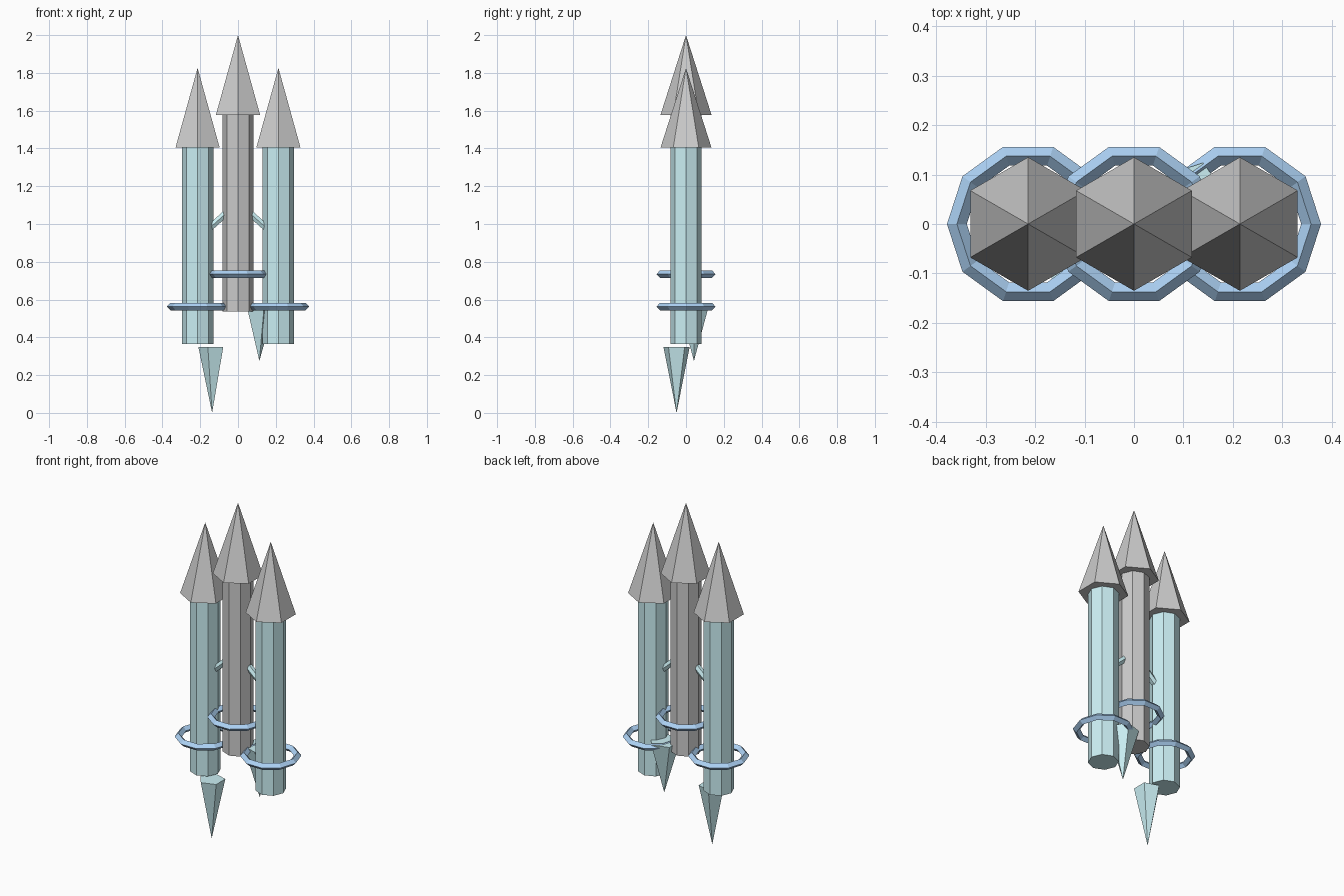
import bpy, math
from mathutils import Vector

if "Cube" in bpy.data.objects:
    bpy.data.objects.remove(bpy.data.objects["Cube"])


def material(name, rgb):
    m = bpy.data.materials.new(name)
    m.diffuse_color = (*rgb, 1)
    m.use_nodes = True
    m.node_tree.nodes["Principled BSDF"].inputs["Base Color"].default_value = m.diffuse_color
    return m


CYAN = material("pale_cyan", (0.6, 0.87, 0.91))
BLUE = material("sky_blue", (0.42, 0.65, 0.92))


def prism(name, a, b, r, sides, phase=0.0, mat=None, tip=False):
    """Faceted tube from a to b, or a spike with its tip at b."""
    a, b = Vector(a), Vector(b)
    d = b - a
    # Vertical parts keep world x/y so the facet phase is exact
    if abs(d.x) + abs(d.y) < 1e-6:
        u, v = Vector((1, 0, 0)), Vector((0, 1, 0))
    else:
        u = Vector((0, 1, 0))
        v = d.normalized().cross(u)
    ang = [math.radians(phase) + math.tau * i / sides for i in range(sides)]
    ring = [r * (u * math.cos(t) + v * math.sin(t)) for t in ang]
    verts = [a + p for p in ring] + ([b] if tip else [b + p for p in ring])
    faces = [list(range(sides))]
    for i in range(sides):
        j = (i + 1) % sides
        faces.append([i, j, sides] if tip else [i, j, sides + j, sides + i])
    if not tip:
        faces.append(list(range(sides, 2 * sides)))
    me = bpy.data.meshes.new(name)
    me.from_pydata(verts, [], faces)
    ob = bpy.data.objects.new(name, me)
    bpy.context.collection.objects.link(ob)
    if mat:
        me.materials.append(mat)
    # Consistent outward normals
    import bmesh
    bm = bmesh.new()
    bm.from_mesh(me)
    bmesh.ops.recalc_face_normals(bm, faces=bm.faces)
    bm.to_mesh(me)
    bm.free()
    return ob


def rocket(label, x, base, ring_z, mat=None):
    top = base + 1.04
    # Octagonal body, hexagonal nose and diamond-section ring
    prism(label + "_body", (x, 0, base), (x, 0, top), 0.083, 8, mat=mat)
    prism(label + "_nose", (x, 0, top), (x, 0, top + 0.422), 0.135, 6, 90, tip=True)
    bpy.ops.mesh.primitive_torus_add(location=(x, 0, ring_z), major_segments=10,
                                     minor_segments=4, major_radius=0.144,
                                     minor_radius=0.02)
    ob = bpy.context.object
    ob.name = label + "_ring"
    ob.data.materials.append(BLUE)


rocket("centre", 0, 0.538, 0.735)
for label, s in (("left", -1), ("right", 1)):
    rocket(label, s * 0.214, 0.364, 0.563, CYAN)
    # Slanted strut joining side body to the centre
    prism(label + "_strut", (s * 0.155, 0, 0.975), (s * 0.06, 0, 1.06), 0.02, 6, mat=CYAN)

# Five-sided exhaust spikes pointing down
prism("front_spike", (-0.137, -0.05, 0.35), (-0.137, -0.05, 0), 0.073, 5, 180, CYAN, True)
prism("rear_spike", (0.113, 0.042, 0.578), (0.113, 0.042, 0.275), 0.086, 5, 0, CYAN, True)
